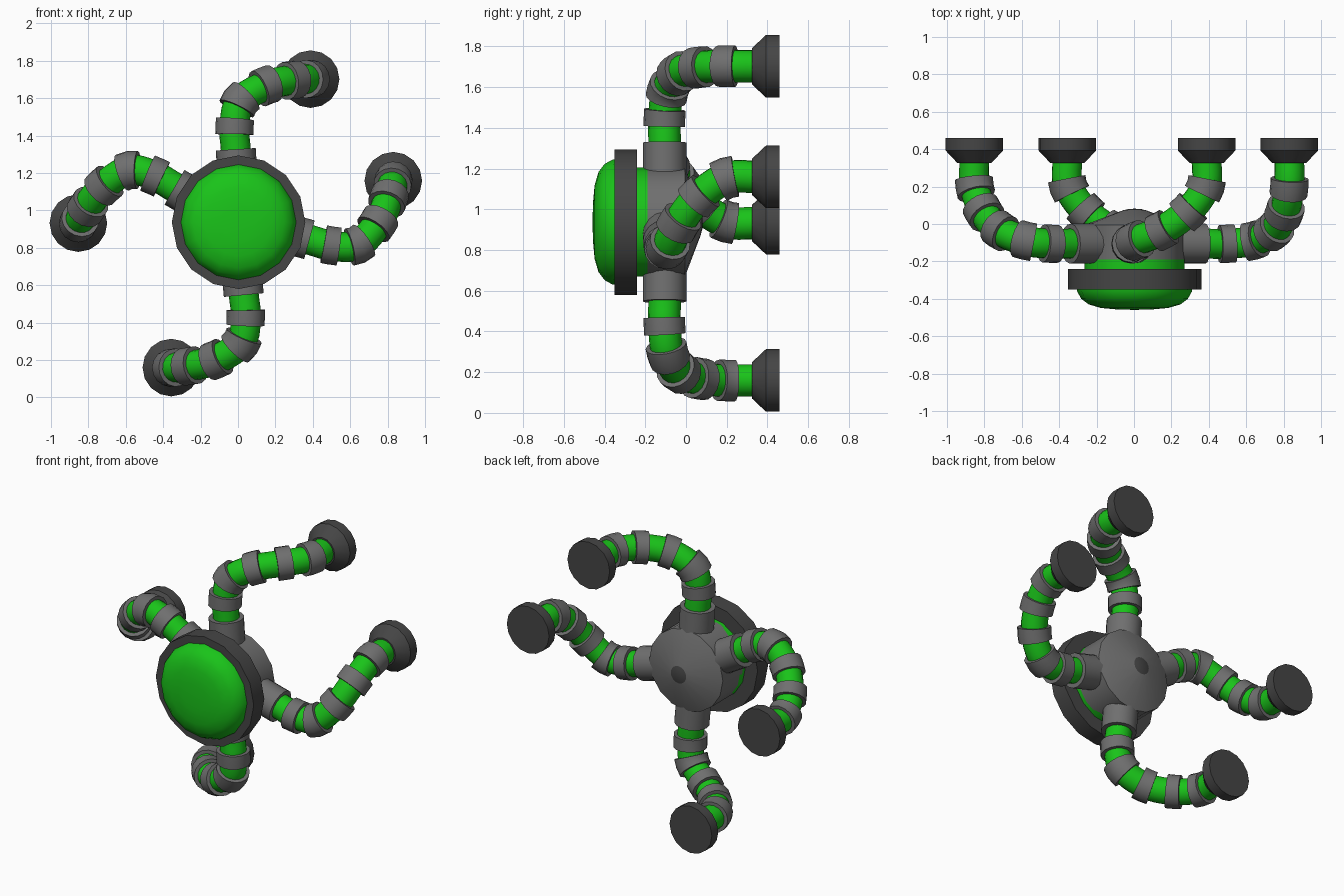
import bpy, bmesh, math
from mathutils import Vector, Matrix

if "Cube" in bpy.data.objects:
    bpy.data.objects.remove(bpy.data.objects["Cube"])

SIDES = 16
CENTRE = Vector((0.003, 0, 0.937))


def material(name, c):
    m = bpy.data.materials.new(name)
    m.diffuse_color = (*c, 1)
    m.use_nodes = True
    m.node_tree.nodes["Principled BSDF"].inputs["Base Color"].default_value = m.diffuse_color
    return m


GREEN = material("green", (0.01, 0.55, 0.01))
GREY = material("grey", (0.16, 0.16, 0.16))
DARK = material("dark_grey", (0.06, 0.06, 0.06))


def skin(name, rings, mat):
    """Join rings of points into a closed, capped surface."""
    bm = bmesh.new()
    vs = [[bm.verts.new(p) for p in ring] for ring in rings]
    for a, b in zip(vs, vs[1:]):
        for i in range(SIDES):
            j = (i + 1) % SIDES
            bm.faces.new((a[i], a[j], b[j], b[i]))
    bm.faces.new(vs[0])
    bm.faces.new(vs[-1])
    bmesh.ops.remove_doubles(bm, verts=bm.verts, dist=1e-5)
    bmesh.ops.recalc_face_normals(bm, faces=bm.faces)
    me = bpy.data.meshes.new(name)
    bm.to_mesh(me)
    bm.free()
    ob = bpy.data.objects.new(name, me)
    bpy.context.collection.objects.link(ob)
    me.materials.append(mat)
    bpy.ops.object.select_all(action='DESELECT')
    ob.select_set(True)
    bpy.context.view_layer.objects.active = ob
    bpy.ops.object.shade_smooth_by_angle(angle=math.radians(32))
    return ob


def lathe(name, profile, mat, centre=CENTRE):
    """Turn (radius, y) points around the y axis."""
    rings = []
    for r, y in profile:
        rings.append([centre + Vector((r * math.sin(t), y, r * math.cos(t)))
                      for t in (math.tau * i / SIDES for i in range(SIDES))])
    skin(name, rings, mat)


def sweep(name, pts, radius, mat):
    """Round tube along a list of points."""
    rings, side = [], None
    for i, p in enumerate(pts):
        tan = (pts[min(i + 1, len(pts) - 1)] - pts[max(i - 1, 0)]).normalized()
        if side is None:
            side = tan.orthogonal()
        side = (side - tan * side.dot(tan)).normalized()
        up = tan.cross(side)
        rings.append([p + radius * (side * math.cos(t) + up * math.sin(t))
                      for t in (math.tau * k / SIDES for k in range(SIDES))])
    skin(name, rings, mat)


def spline(pts, u):
    """Smooth point at parameter u along the control points."""
    i = min(int(u), len(pts) - 2)
    t = u - i
    b, c = pts[i], pts[i + 1]
    a = pts[i - 1] if i else 2 * b - c
    d = pts[i + 2] if i + 2 < len(pts) else 2 * c - b
    return 0.5 * (2 * b + (c - a) * t + (2 * a - 5 * b + 4 * c - d) * t * t
                  + (3 * b - a - 3 * c + d) * t ** 3)


# Body: front dome, rim, neck, back shell and rear cap
lathe("front_dome", [(0, -.33), (.31, -.34), (.306, -.362), (.285, -.40), (.245, -.43),
                     (.18, -.449), (.09, -.457), (0, -.459)], GREEN)
lathe("front_rim", [(0, -.24), (.357, -.24), (.357, -.35), (.308, -.35), (0, -.345)], DARK)
lathe("neck", [(0, -.26), (.268, -.26), (.268, -.19), (0, -.19)], GREEN)
lathe("back_shell", [(0, -.215), (.268, -.215), (.268, -.005), (.06, .074), (0, .074)], GREY)
lathe("rear_cap", [(0, .06), (.06, .073), (.035, .08), (0, .082)], DARK)

# One arm path; each control point from the third on carries a ring
PATH = [Vector(p) for p in (
    (0, -.105, .15), (-.015, -.105, .39), (-.022, -.106, .505), (.008, -.09, .645),
    (.145, -.035, .73), (.285, .065, .76), (.38, .20, .766), (.385, .335, .765),
    (.385, .38, .765))]

ARMS = [("top", False, 0), ("bottom", False, 181.9), ("right", True, -101.7), ("left", True, 63.6)]
for label, mirrored, angle in ARMS:
    # Positive angle turns counter-clockwise as seen from the front
    m = Matrix.Translation(CENTRE) @ Matrix.Rotation(-math.radians(angle), 4, 'Y')
    if mirrored:
        m = m @ Matrix.Diagonal((-1, 1, 1, 1))
    pts = [m @ p for p in PATH]
    sweep(label + "_arm_socket", pts[:2], .107, GREY)
    n = 5
    sweep(label + "_arm_tube", [spline(pts, 1 + k / n - .2) for k in range(7 * n + 2)], .08, GREEN)
    for u in range(2, 7):
        speed = (spline(pts, u + .05) - spline(pts, u - .05)).length / .1
        du = .042 / speed
        sweep(f"{label}_arm_ring_{u - 1}", [spline(pts, u + k * du) for k in (-1, 0, 1)], .102, GREY)
    foot = pts[7].copy()
    foot.y = 0
    lathe(label + "_foot", [(0, .325), (.09, .325), (.154, .393), (.154, .46), (0, .46)], DARK, foot)
